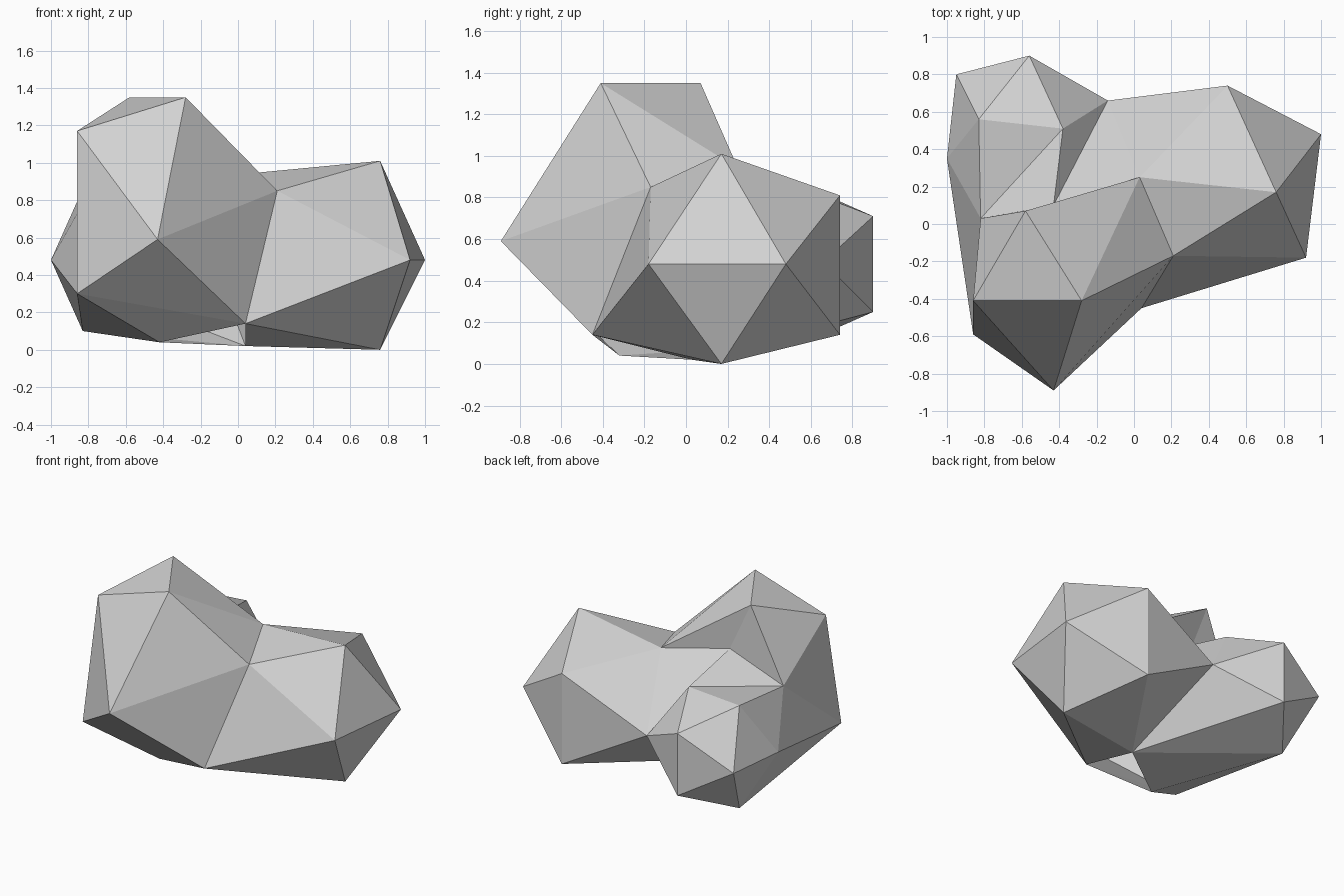
import bpy
import bmesh

cube = bpy.data.objects.get("Cube")
if cube:
    bpy.data.objects.remove(cube, do_unlink=True)


def make_material(name, color):
    mat = bpy.data.materials.new(name)
    mat.use_nodes = True
    mat.diffuse_color = color
    mat.node_tree.nodes["Principled BSDF"].inputs["Base Color"].default_value = color
    return mat


# Key corners of the faceted boulder, grouped by lobe
corners = dict(
    # tall front lobe
    crown=(-.58, .07, 1.35),
    brow=(-.28, -.41, 1.35),
    shoulder=(-.86, -.41, 1.17),
    nose=(-.43, -.89, .59),
    cheek=(-.86, -.59, .30),
    chin=(-.42, -.32, .04),
    # saddle corners joining the lobes
    front_notch_low=(.04, -.45, .14),
    front_notch_high=(.21, -.17, .85),
    side_notch=(-.82, .03, .80),
    inner_notch=(-.43, .10, 1.0),
    saddle=(.03, .25, .94),
    back_notch=(-.14, .66, .49),
    belly=(.04, .03, .02),
    # wide side lobe
    wide_top=(.76, .17, 1.01),
    wide_base=(.76, .17, 0),
    wide_back_high=(.50, .74, .81),
    wide_back_low=(.50, .74, .14),
    wide_tip=(1, .48, .48),
    wide_front=(.92, -.18, .48),
    # small back lobe
    small_back_high=(-.56, .90, .71),
    small_back_low=(-.56, .90, .25),
    small_top=(-.83, .56, .86),
    small_base=(-.83, .56, .10),
    small_corner=(-.95, .80, .48),
    small_side=(-1, .35, .48),
    small_inner=(-.38, .51, .86),
)

bm = bmesh.new()
vert = {name: bm.verts.new(co) for name, co in corners.items()}


def fan(hub, ring, closed=False):
    """Triangles from a hub corner to each neighbouring pair of its ring."""
    names = ring.split()
    if closed:
        names.append(names[0])
    for a, b in zip(names, names[1:]):
        bm.faces.new((vert[hub], vert[a], vert[b]))


# Tall front lobe
fan("nose", "brow shoulder cheek front_notch_low front_notch_high", closed=True)
fan("crown", "brow shoulder side_notch inner_notch saddle", closed=True)
fan("cheek", "shoulder side_notch small_side small_base chin front_notch_low")

# Small back lobe
fan("small_top", "side_notch small_inner small_back_high small_corner small_side", closed=True)
fan("small_corner", "small_back_high small_back_low small_base small_side")
fan("inner_notch", "side_notch small_inner")

# Wide side lobe
fan("wide_tip", "wide_top wide_back_high wide_back_low wide_base wide_front", closed=True)
fan("wide_front", "wide_top front_notch_high front_notch_low wide_base")

# Saddles between lobes and the underside, with its small opening
fan("saddle", "brow front_notch_high wide_top wide_back_high back_notch inner_notch")
fan("back_notch", "inner_notch small_inner small_back_high small_back_low "
                  "belly wide_back_low wide_back_high")
fan("belly", "front_notch_low wide_base wide_back_low")
fan("belly", "small_back_low small_base chin")

bmesh.ops.recalc_face_normals(bm, faces=bm.faces[:])
mesh = bpy.data.meshes.new("boulder")
bm.to_mesh(mesh)
bm.free()
mesh.materials.append(make_material("stone grey", (.65, .65, .65, 1)))
boulder = bpy.data.objects.new("boulder", mesh)
bpy.context.collection.objects.link(boulder)
